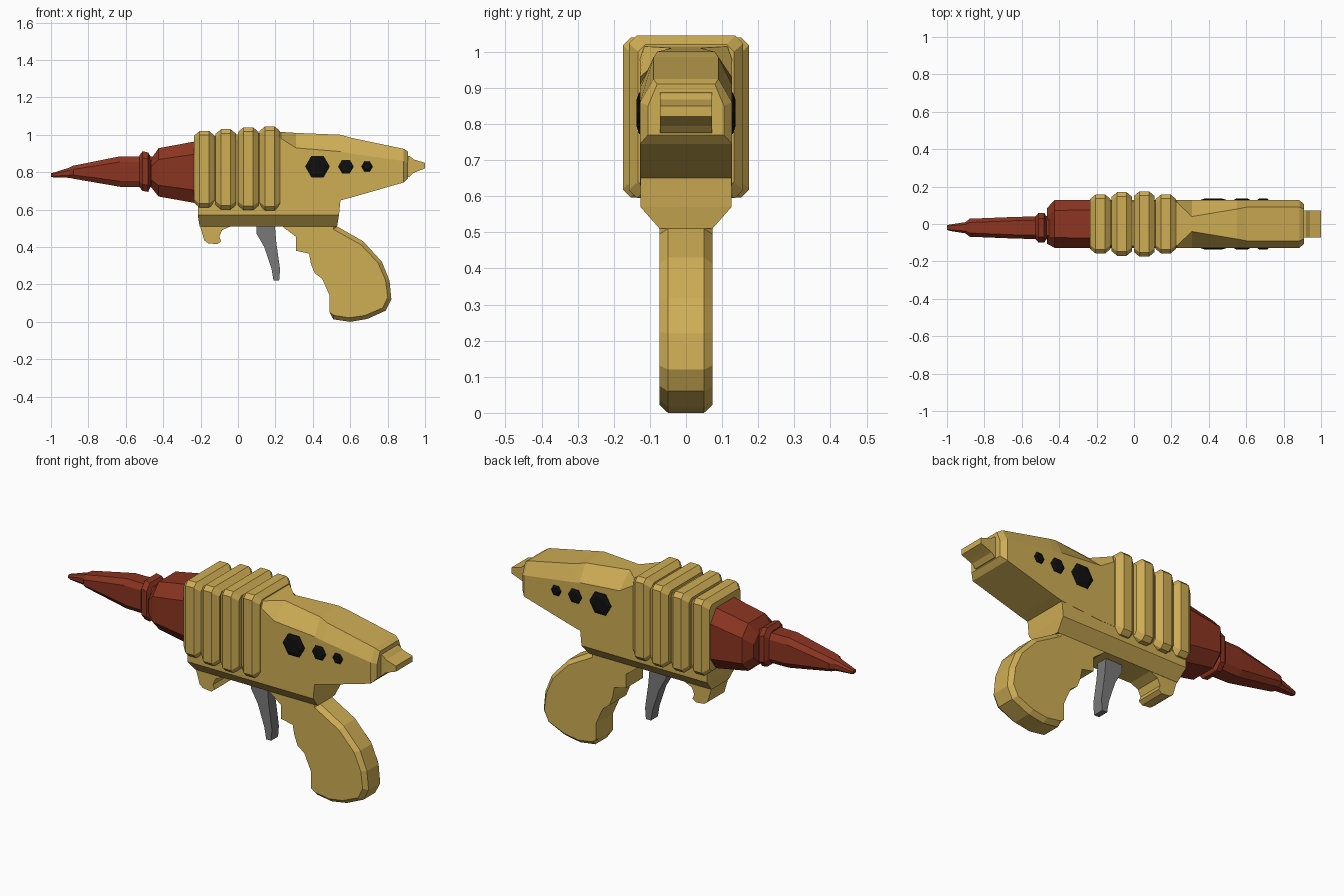
import bpy, bmesh, math
from mathutils import Vector


def material(name, rgb):
    m = bpy.data.materials.new(name)
    m.diffuse_color = (*rgb, 1)
    return m


GOLD = material("gold", (0.62, 0.42, 0.09))
RED = material("dark_red", (0.26, 0.035, 0.015))
BLACK = material("black", (0.005, 0.005, 0.005))
GREY = material("grey", (0.19, 0.19, 0.19))


def loft(name, rings, mat):
    """Skin matching rings of points and cap both ends, flat shaded."""
    bm = bmesh.new()
    rows = [[bm.verts.new(p) for p in r] for r in rings]
    n = len(rows[0])
    for a, b in zip(rows, rows[1:]):
        for i in range(n):
            j = (i + 1) % n
            bm.faces.new((a[i], a[j], b[j], b[i]))
    bm.faces.new(rows[0])
    bm.faces.new(rows[-1])
    bmesh.ops.recalc_face_normals(bm, faces=bm.faces)
    me = bpy.data.meshes.new(name)
    bm.to_mesh(me)
    bm.free()
    ob = bpy.data.objects.new(name, me)
    bpy.context.collection.objects.link(ob)
    me.materials.append(mat)
    return ob


def octagon(x, zb, zt, w, cy, cz, yc=0.0):
    """Chamfered rectangle across the gun; cy, cz are the chamfer sizes."""
    half = [(w - cy, zb), (w, zb + cz), (w, zt - cz), (w - cy, zt)]
    pts = half + [(-y, z) for y, z in reversed(half)]
    return [(x, yc + y, z) for y, z in pts]


def prism(name, profile, w, mat):
    return loft(name, [[(x, y, z) for x, z in profile] for y in (-w, w)], mat)


# rear body: flat bottom, tapering chamfered top
def body_ring(x, zb, zs, zt, w, wt):
    half = [(w, zb), (w, zs), (wt, zt)]
    return [(x, y, z) for y, z in half + [(-y, z) for y, z in reversed(half)]]


loft("rear_body", [body_ring(*s) for s in (
    (-0.22, 0.63, 0.96, 0.985, 0.127, 0.11),
    (0.10, 0.63, 0.98, 1.01, 0.127, 0.12),
    (0.23, 0.63, 0.98, 1.015, 0.127, 0.115),
    (0.31, 0.63, 0.93, 1.01, 0.127, 0.04),
    (0.55, 0.65, 0.91, 1.0, 0.127, 0.08),
    (0.60, 0.663, 0.90, 0.985, 0.127, 0.09),
    (0.885, 0.745, 0.86, 0.925, 0.127, 0.09),
    (0.91, 0.77, 0.85, 0.91, 0.105, 0.08))], GOLD)

# stepped tail nub
prism("tail_nub", [(0.89, 0.89), (0.92, 0.885), (0.94, 0.868), (0.96, 0.862),
                   (1.0, 0.85), (1.0, 0.82), (0.96, 0.805), (0.935, 0.795),
                   (0.915, 0.775), (0.89, 0.775)], 0.072, GOLD)

# cooling ribs
for i, (x0, x1, zb, zt, w) in enumerate((
        (-0.235, -0.125, 0.61, 1.02, 0.158), (-0.12, -0.01, 0.60, 1.03, 0.17),
        (0.0, 0.11, 0.597, 1.04, 0.175), (0.115, 0.225, 0.595, 1.045, 0.158))):
    d = 0.025
    inner = (zb + d, zt - d, w - d, 0.02, 0.02)
    outer = (zb, zt, w, 0.022, 0.022)
    loft(f"rib_{i + 1}", [octagon(x0, *inner), octagon(x0 + 0.03, *outer),
                          octagon(x1 - 0.03, *outer), octagon(x1, *inner)], GOLD)


# lower frame, narrowing down to the grip width
def plan(z, x0, x1, w):
    return [(x0, -w, z), (x1, -w, z), (x1, w, z), (x0, w, z)]


loft("lower_frame", [plan(0.67, -0.215, 0.55, 0.126), plan(0.57, -0.215, 0.54, 0.126),
                     plan(0.51, -0.205, 0.53, 0.073)], GOLD)

# finger hook ahead of the trigger
prism("front_hook", [(-0.215, 0.58), (-0.205, 0.52), (-0.18, 0.435), (-0.16, 0.42),
                     (-0.11, 0.415), (-0.09, 0.43), (-0.1, 0.455), (-0.085, 0.49),
                     (-0.04, 0.51), (0.02, 0.58)], 0.072, GOLD)

# pistol grip: finger side square, back side chamfered
finger_side = [(0.20, 0.55), (0.25, 0.5), (0.31, 0.455), (0.31, 0.38), (0.38, 0.365),
               (0.39, 0.31), (0.41, 0.26), (0.45, 0.23), (0.49, 0.14), (0.49, 0.05)]
back_side = [(0.51, 0.013), (0.60, 0.0), (0.69, 0.015), (0.79, 0.06), (0.82, 0.12),
             (0.81, 0.22), (0.77, 0.32), (0.67, 0.43), (0.53, 0.51), (0.53, 0.55)]
centre = Vector((0.55, 0.27))
inset = []
for p in back_side[:-2]:
    v = Vector(p)
    inset.append(tuple(v + (centre - v).normalized() * 0.022))
inset += [(0.51, 0.495), (0.51, 0.55)]
loft("grip", [[(x, y, z) for x, z in finger_side + b] for y, b in (
    (-0.073, inset), (-0.05, back_side), (0.05, back_side), (0.073, inset))], GOLD)

# trigger
prism("trigger", [(0.1, 0.54), (0.195, 0.54), (0.205, 0.42), (0.225, 0.28), (0.22, 0.22),
                  (0.19, 0.22), (0.18, 0.28), (0.14, 0.4), (0.1, 0.47)], 0.03, GREY)

# red nose, collar and tapered barrel
loft("nose", [octagon(-0.2, 0.63, 0.97, 0.127, 0.05, 0.07),
              octagon(-0.425, 0.67, 0.928, 0.127, 0.055, 0.06),
              octagon(-0.465, 0.72, 0.87, 0.095, 0.04, 0.04, -0.01)], RED)
loft("collar", [octagon(-0.468, 0.72, 0.885, 0.06, 0.025, 0.03, -0.02),
                octagon(-0.48, 0.695, 0.905, 0.08, 0.03, 0.035, -0.02),
                octagon(-0.51, 0.70, 0.912, 0.08, 0.03, 0.035, -0.02),
                octagon(-0.527, 0.72, 0.89, 0.06, 0.025, 0.03, -0.02)], RED)
loft("barrel", [octagon(-0.45, 0.722, 0.885, 0.062, 0.02, 0.03, -0.02),
                octagon(-0.63, 0.722, 0.885, 0.058, 0.02, 0.03, -0.02),
                octagon(-0.88, 0.765, 0.835, 0.048, 0.02, 0.02, -0.02),
                octagon(-0.90, 0.77, 0.825, 0.03, 0.012, 0.014, -0.02),
                octagon(-0.985, 0.772, 0.798, 0.017, 0.007, 0.007, -0.02),
                octagon(-1.0, 0.776, 0.794, 0.012, 0.005, 0.005, -0.02)], RED)


# hexagonal side buttons
def hexagon(x, y, z, r):
    return [(x + r * math.cos(k * math.pi / 3), y, z + r * math.sin(k * math.pi / 3))
            for k in range(6)]


for side, label in ((-1, "front"), (1, "back")):
    for i, (x, r) in enumerate(((0.425, 0.066), (0.577, 0.042), (0.69, 0.03))):
        loft(f"button_{label}_{i + 1}", [hexagon(x, side * 0.115, 0.83, r),
                                         hexagon(x, side * 0.13, 0.83, r),
                                         hexagon(x, side * 0.137, 0.83, r * 0.65)], BLACK)
